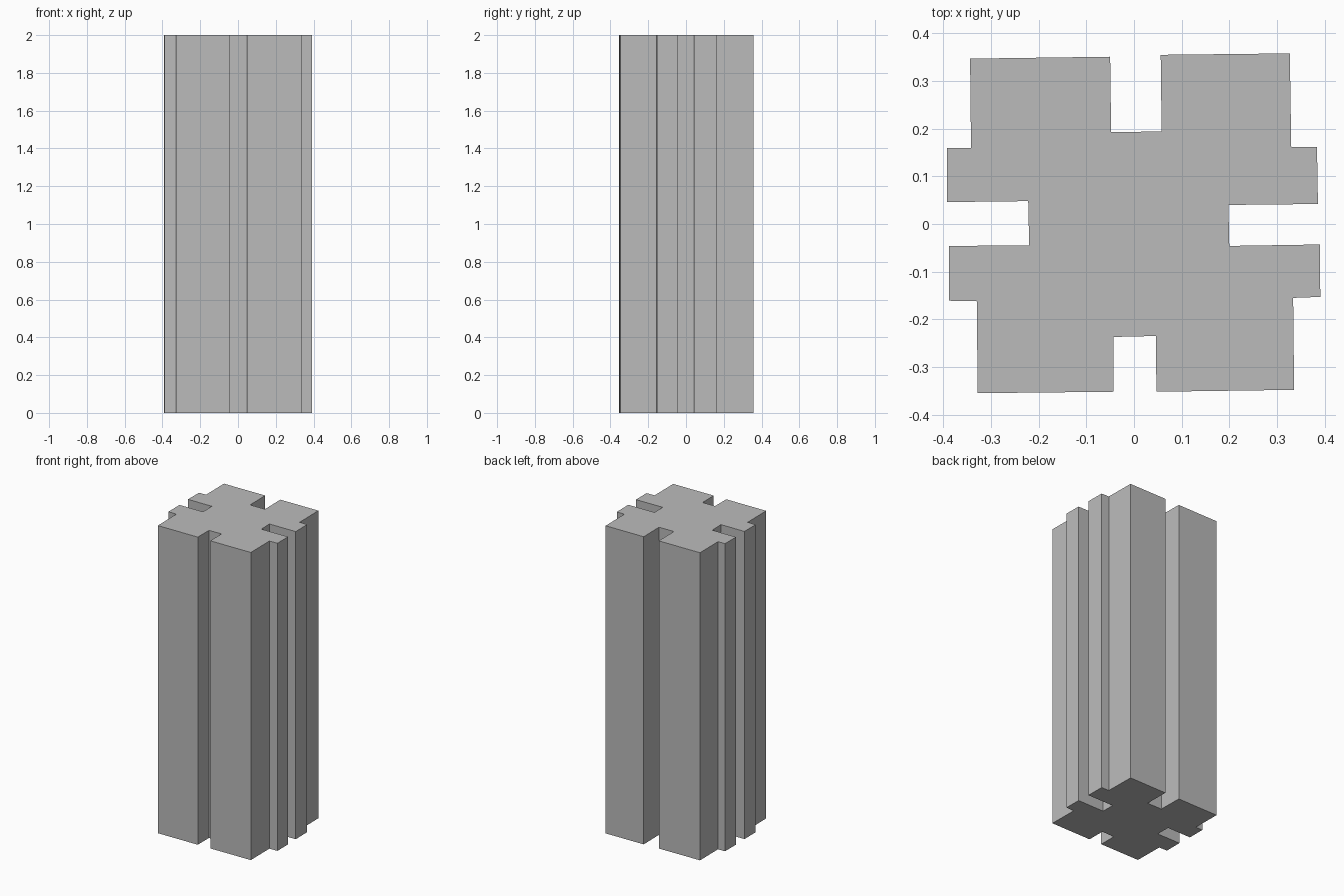
import bpy
import bmesh

default_cube = bpy.data.objects.get("Cube")
if default_cube:
    bpy.data.objects.remove(default_cube, do_unlink=True)

HEIGHT = 2.0


def make_material(name, colour):
    material = bpy.data.materials.new(name)
    material.use_nodes = True
    material.diffuse_color = colour
    for node in material.node_tree.nodes:
        if node.type == "BSDF_PRINCIPLED":
            node.inputs["Base Color"].default_value = colour
    return material


def extrude_outline(name, outline, height, material):
    """Raise a closed counter-clockwise outline into a flat-shaded prism."""
    bm = bmesh.new()
    base = bm.faces.new([bm.verts.new((x, y, 0)) for x, y in outline])
    result = bmesh.ops.extrude_face_region(bm, geom=[base], use_keep_orig=True)
    raised = [e for e in result["geom"] if isinstance(e, bmesh.types.BMVert)]
    bmesh.ops.translate(bm, verts=raised, vec=(0, 0, height))
    bmesh.ops.recalc_face_normals(bm, faces=bm.faces)
    mesh = bpy.data.meshes.new(name)
    bm.to_mesh(mesh)
    bm.free()
    mesh.materials.append(material)
    obj = bpy.data.objects.new(name, mesh)
    bpy.context.collection.objects.link(obj)
    return obj


# Front side with its central slot
front_side = [(-.328, -.355), (-.043, -.352), (-.043, -.237),
              (.046, -.235), (.047, -.352), (.336, -.348)]
# Left side: two ribs around a deep slot
left_side = [(.334, -.155), (.391, -.153), (.39, -.043), (.2, -.046),
             (.198, .04), (.386, .042), (.384, .162), (.33, .162)]
# Back side with its central slot
back_side = [(.327, .358), (.056, .355), (.058, .194),
             (-.048, .193), (-.05, .351), (-.344, .347)]
# Right side: two ribs around a deep slot
right_side = [(-.342, .16), (-.392, .159), (-.392, .046), (-.222, .048),
              (-.22, -.045), (-.388, -.046), (-.388, -.161), (-.33, -.162)]

grey = make_material("plain grey", (.5, .5, .5, 1))
extrude_outline("slotted_tower", front_side + left_side + back_side + right_side,
                HEIGHT, grey)
